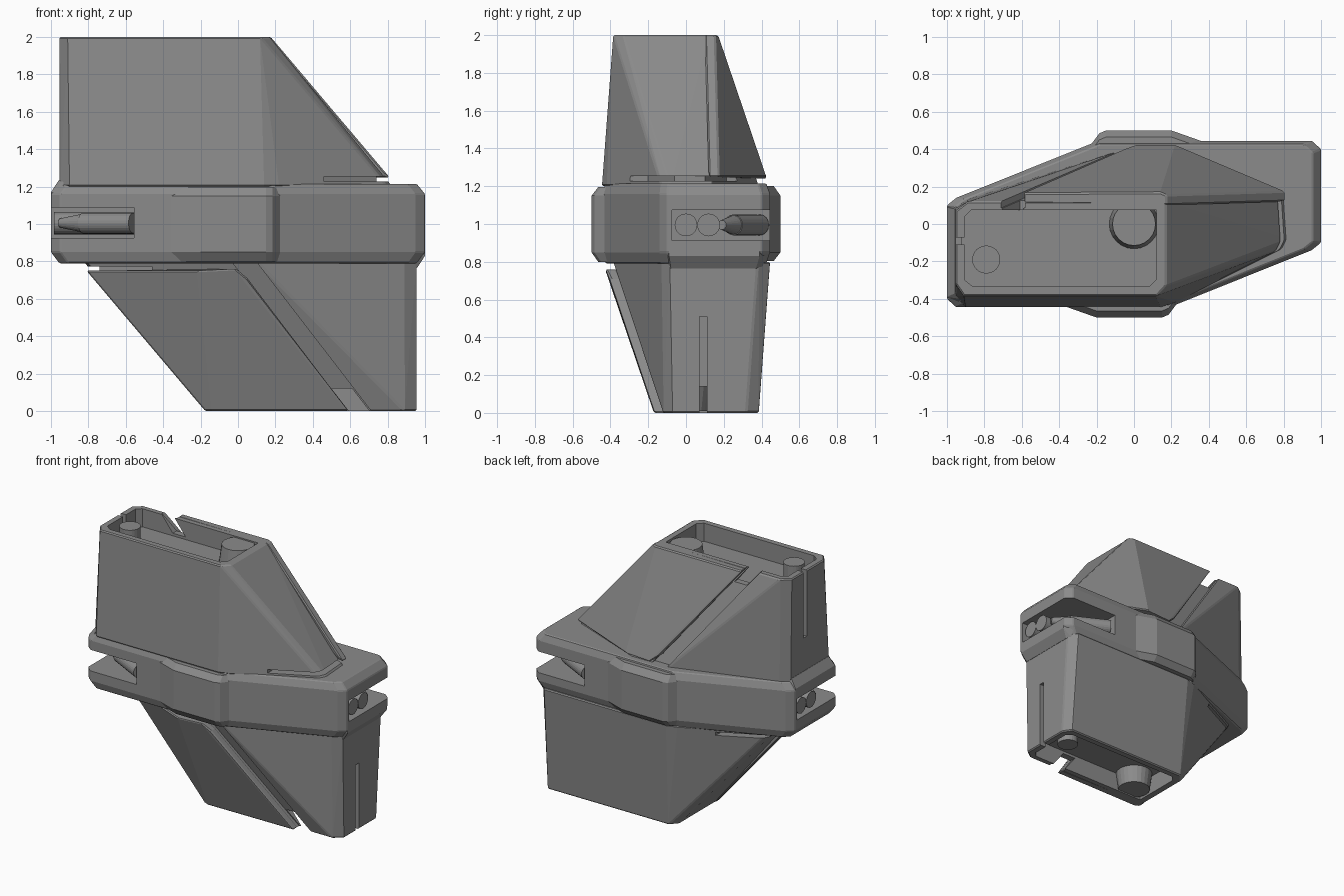
import bpy, bmesh
from math import sin, cos, tau
from mathutils import Vector

if "Cube" in bpy.data.objects:
    bpy.data.objects.remove(bpy.data.objects["Cube"])

grey = bpy.data.materials.new("dark_grey")
grey.diffuse_color = (.26, .26, .26, 1)
grey.use_nodes = True
grey.node_tree.nodes["Principled BSDF"].inputs["Base Color"].default_value = grey.diffuse_color


def flip(p, s):
    """Keep a point (s=1) or mirror it through the centre (0, 0, 1) (s=-1)."""
    return Vector((s * p[0], s * p[1], 1 + s * (p[2] - 1)))


def hull(name, pts, s=1, bevel=0.0):
    """Convex solid around a few points."""
    bm = bmesh.new()
    for p in pts:
        bm.verts.new(flip(p, s))
    res = bmesh.ops.convex_hull(bm, input=bm.verts[:])
    junk = {g for g in res["geom_interior"] + res["geom_unused"] if isinstance(g, bmesh.types.BMVert)}
    bmesh.ops.delete(bm, geom=list(junk), context="VERTS")
    bmesh.ops.dissolve_limit(bm, angle_limit=0.02, verts=bm.verts[:], edges=bm.edges[:])
    bmesh.ops.recalc_face_normals(bm, faces=bm.faces[:])
    me = bpy.data.meshes.new(name)
    bm.to_mesh(me)
    bm.free()
    me.materials.append(grey)
    ob = bpy.data.objects.new(name, me)
    bpy.context.collection.objects.link(ob)
    if bevel:
        m = ob.modifiers.new("bevel", "BEVEL")
        m.width, m.segments = bevel, 1
        m.limit_method, m.angle_limit = "ANGLE", 0.4
    return ob


def ring(outline, z):
    return [(x, y, z) for x, y in outline]


def box_pts(x0, x1, y0, y1, z0, z1):
    return [(x, y, z) for x in (x0, x1) for y in (y0, y1) for z in (z0, z1)]


def rod_pts(a, b, ra, rb, n=24):
    """Points of a straight or tapered cylinder from a to b."""
    a, b = Vector(a), Vector(b)
    q = (b - a).to_track_quat("Z", "Y")
    return [c + q @ Vector((r * cos(tau * i / n), r * sin(tau * i / n), 0))
            for c, r in ((a, ra), (b, rb)) for i in range(n)]


def cut(ob, pts, s=1):
    c = hull("cutter", pts, s)
    c.hide_render = True
    c.hide_set(True)
    m = ob.modifiers.new("cut", "BOOLEAN")
    m.operation, m.solver, m.object = "DIFFERENCE", "EXACT", c


# Central band with chamfered rims
half = [(-1, .1), (-1, -.4), (-.95, -.445), (.19, -.445), (.95, -.14)]
outline = half + [(-x, -y) for x, y in half]
inset = [(x * .955, y * .955) for x, y in outline]
band = hull("band", ring(outline, .85) + ring(outline, 1.16) + ring(inset, .79) + ring(inset, 1.215), 1, .006)

top_edge = [(-.91, -.385), (.12, -.385), (.17, -.33), (.17, .12), (-.89, .12), (-.955, .07), (-.955, -.32)]
base_edge = [(-.90, -.445), (.14, -.445), (.22, -.42), (.80, -.13), (.825, -.08), (.81, .14),
             (.20, .385), (-.10, .385), (-.89, .13), (-.955, .085), (-.955, -.38)]

for s, side in ((1, "upper"), (-1, "lower")):
    # Tapered housing
    body = hull(side + "_housing", ring(top_edge, 2) + ring(base_edge, 1.2), s, .008)
    # Open end of the housing
    cavity = [(-.86, -.335), (.08, -.335), (.12, -.295), (.12, .075), (-.87, .075), (-.905, .04), (-.905, -.30)]
    cut(body, ring(cavity, 1.86) + ring(cavity, 2.1), s)
    # Slanted notch where the channel meets the open end
    cut(body, [(x + dx, y, z) for x, z in ((-.78, 2.1), (-.61, 1.88)) for dx in (0, .11) for y in (.05, .3)], s)
    # Narrow slot in the end wall
    cut(body, box_pts(-1.1, -.925, -.11, -.072, 1.49, 2.1), s)
    cut(body, box_pts(-1.1, -.89, -.11, -.072, 1.86, 2.1), s)
    # Gap under the tip, and the core seen inside it
    cut(body, box_pts(.46, 1.1, -.6, .6, 1.228, 1.254), s)
    core = [(.3, -.28), (.3, .28), (.74, .10), (.74, -.06)]
    hull(side + "_core", ring(core, 1.15) + ring(core, 1.27), s)
    # Sloping channel beside the cover plate
    cut(body, [(x + dx, y + dy, z) for x, y, z in ((-.735, .11, 2.03), (-.10, .385, 1.205))
               for dx in (0, .13) for dy in (-.035, .15)], s)

    # Raised cover plate
    plate = [(-.59, .165, 2), (.14, .17, 2), (.175, .155, 2), (.81, .175, 1.25),
             (.22, .425, 1.25), (.01, .425, 1.24), (-.05, .40, 1.29)]
    hull(side + "_cover_plate", plate + [(x, y - .055, z) for x, y, z in plate], s, .012)

    # Pegs standing in the open end
    hull(side + "_large_peg", rod_pts((0, 0, 1.84), (0, 0, 1.99), .135, .115), s)
    hull(side + "_small_peg", rod_pts((-.79, -.19, 1.84), (-.79, -.19, 1.99), .075, .075), s)

    # Raised pad and end lip on the band
    pad = [(-.37, -.44), (-.20, -.5), (.15, -.5), (.185, -.485), (.23, -.425)]
    pad_in = [(x, y + .035) for x, y in pad]
    back = [(-.3, -.3), (.2, -.3)]
    hull(side + "_band_pad", ring(pad, .85) + ring(pad, 1.15) + ring(pad_in + back, .80)
         + ring(pad_in + back, 1.195), s)
    lip = [(-1, -.39), (-1, .09), (-.94, .11), (-.94, -.43)]
    lip_top = [(-.957, -.37), (-.957, .08), (-.93, .09), (-.93, -.40)]
    hull(side + "_band_lip", ring(lip, 1.14) + ring(lip, 1.17) + ring(lip_top, 1.235), s)

    # Corner recess in the band with its rods
    cut(band, box_pts(-1.1, -.555, -.6, .075, .925, 1.088), s)
    for y in (0, -.12):
        hull(side + "_pin", rod_pts((-.985, y, 1.005), (-.54, y, 1.005), .06, .06), s)
    hull(side + "_rod", rod_pts((-.83, -.25, 1.005), (-.56, -.39, 1.005), .055, .055), s)
    hull(side + "_rod_tip", rod_pts((-.95, -.19, 1.005), (-.83, -.25, 1.005), .025, .05), s)
